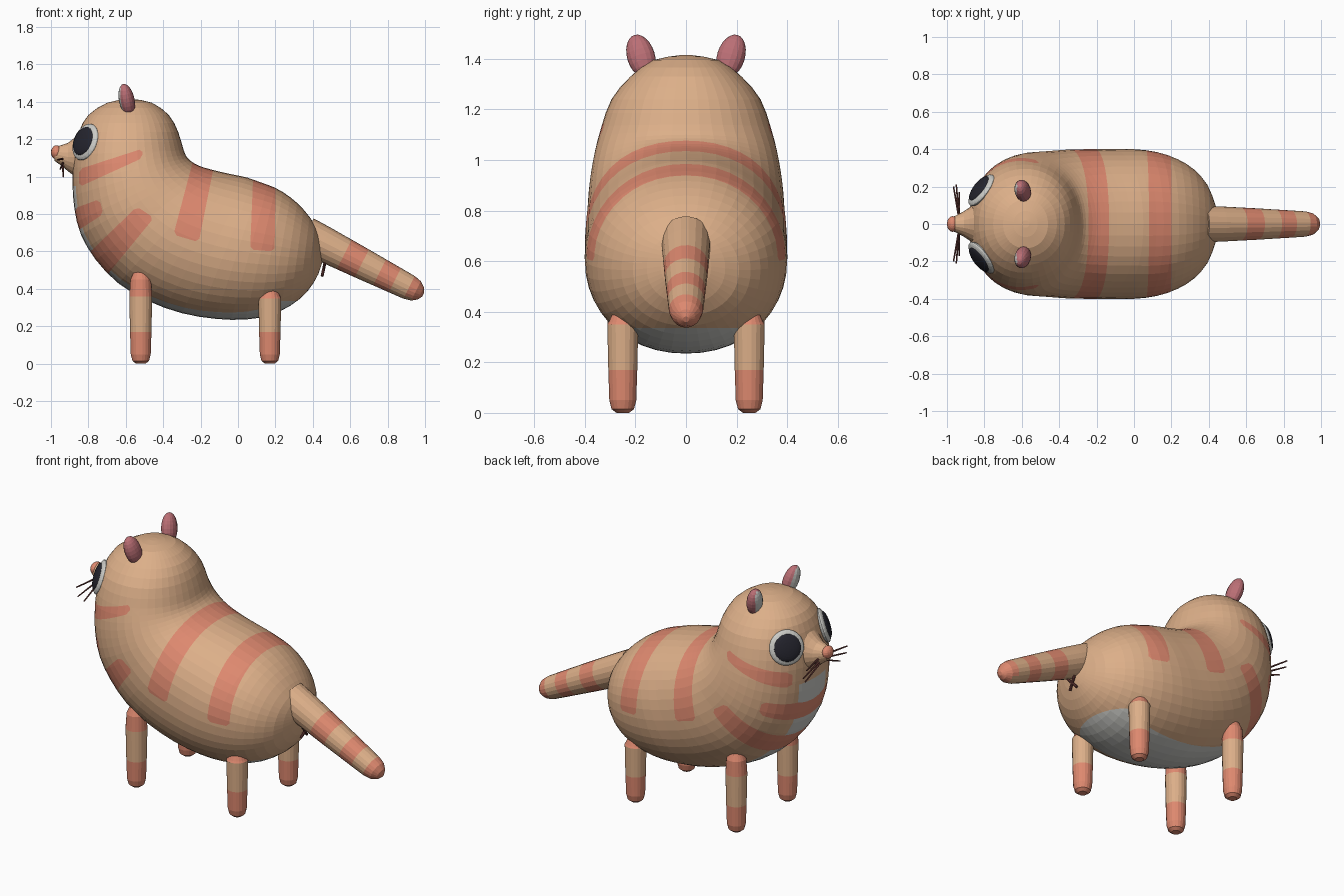
import bpy, bmesh
from math import sin, cos, pi, copysign
from mathutils import Vector, Matrix

if "Cube" in bpy.data.objects:
    bpy.data.objects.remove(bpy.data.objects["Cube"])


def material(name, r, g, b):
    m = bpy.data.materials.new(name)
    m.use_nodes = True
    m.diffuse_color = (r, g, b, 1)
    m.node_tree.nodes["Principled BSDF"].inputs["Base Color"].default_value = (r, g, b, 1)
    return m


TAN = material("tan_fur", .72, .43, .25)
ORANGE = material("orange_fur", .73, .25, .16)
WHITE = material("pale_grey", .6, .6, .57)
PINK = material("ear_pink", .5, .16, .18)
DARK = material("eye_dark", .018, .018, .027)
BROWN = material("whisker_brown", .16, .05, .045)


def finish(name, bm, mats, rule=None):
    """Turn a bmesh into an object, choosing face materials by a rule."""
    bmesh.ops.recalc_face_normals(bm, faces=bm.faces)
    for f in bm.faces:
        f.material_index = rule(f) if rule else 0
    mesh = bpy.data.meshes.new(name)
    bm.to_mesh(mesh)
    bm.free()
    for m in mats:
        mesh.materials.append(m)
    ob = bpy.data.objects.new(name, mesh)
    bpy.context.collection.objects.link(ob)
    return ob


def loft(rings, sides, power=1.0):
    """Skin elliptical rings given as (centre, u axis, v axis)."""
    bm = bmesh.new()
    loops = []
    for c, u, v in rings:
        loop = []
        for i in range(sides):
            a = 2 * pi * i / sides
            p, q = [copysign(abs(k) ** power, k) for k in (cos(a), sin(a))]
            loop.append(bm.verts.new(c + u * p + v * q))
        loops.append(loop)
    for a, b in zip(loops, loops[1:]):
        for i in range(sides):
            j = (i + 1) % sides
            bm.faces.new((a[i], a[j], b[j], b[i]))
    bm.faces.new(loops[0])
    bm.faces.new(loops[-1])
    return bm


def tube(start, end, sections, sides=20):
    """Round limb along a line; sections are (fraction, radius)."""
    start, end = Vector(start), Vector(end)
    axis = (end - start).normalized()
    u = axis.orthogonal().normalized()
    v = axis.cross(u)
    return loft([(start.lerp(end, t), u * r, v * r) for t, r in sections], sides)


def ellipsoid(name, matrix, radii, mats, rule=None, u=24, v=14):
    bm = bmesh.new()
    bmesh.ops.create_uvsphere(bm, u_segments=u, v_segments=v, radius=1)
    bmesh.ops.transform(bm, matrix=matrix @ Matrix.Diagonal((*radii, 1)), verts=bm.verts)
    return finish(name, bm, mats, rule)


# Body and head: front/belly point, back point and half width of each slice
slices = [
    (-.60, 1.415, -.56, 1.415, .02), (-.70, 1.395, -.46, 1.395, .13),
    (-.80, 1.33, -.37, 1.33, .22), (-.85, 1.24, -.32, 1.24, .295),
    (-.88, 1.12, -.29, 1.14, .335), (-.885, .97, -.27, 1.10, .36),
    (-.875, .83, -.24, 1.075, .375), (-.84, .69, -.2, 1.055, .385),
    (-.76, .555, -.15, 1.04, .39), (-.64, .43, -.09, 1.025, .397),
    (-.48, .335, -.02, 1.01, .4), (-.3, .27, .05, .995, .4),
    (-.12, .24, .12, .97, .4), (.04, .236, .2, .94, .385),
    (.17, .26, .28, .89, .35), (.28, .31, .35, .825, .295),
    (.37, .385, .41, .745, .21), (.43, .48, .44, .68, .1), (.457, .57, .457, .6, .01)]


def midpoint(i):
    """Smooth slice halfway between two neighbours."""
    last = len(slices) - 1
    a, b, c, d = [slices[max(0, min(last, i + k))] for k in (-1, 0, 1, 2)]
    return [(9 * (q + r) - p - s) / 16 for p, q, r, s in zip(a, b, c, d)]


rings = []
for i, s in enumerate(slices):
    for x0, z0, x1, z1, w in ([s, midpoint(i)] if i + 1 < len(slices) else [s]):
        lo, hi = Vector((x0, 0, z0)), Vector((x1, 0, z1))
        rings.append(((lo + hi) / 2, (hi - lo) / 2, Vector((0, w, 0))))
body = loft(rings, 44, .95)

# Fur markings, cut into the sides as rounded four-cornered patches in x and z
patches = [
    [(-.21, 1.2), (-.1, 1.2), (-.21, .65), (-.345, .69)],
    [(.085, 1.1), (.205, 1.1), (.195, .6), (.065, .61)],
    [(-.85, 1.04), (-.51, 1.15), (-.51, 1.1), (-.85, .945)],
    [(-.875, .83), (-.74, .88), (-.72, .8), (-.875, .7)],
    [(-.82, .57), (-.54, .84), (-.45, .78), (-.72, .45)]]


def edges_of(corners):
    """Half planes (point, outward normal) of a patch with clipped corners."""
    pts = [Vector((x, 0, z)) for x, z in corners]
    mid = sum(pts, Vector()) / len(pts)
    ring = []
    for i, p in enumerate(pts):
        for q in (pts[i - 1], pts[(i + 1) % len(pts)]):
            ring.append(p + (q - p).normalized() * .018)
    planes = []
    for a, b in zip(ring, ring[1:] + ring[:1]):
        n = (b - a).cross(Vector((0, 1, 0))).normalized()
        planes.append((a, n if n.dot(mid - a) < 0 else -n))
    return planes


def cut(bm, point, normal, test):
    faces = [f for f in bm.faces if test(f.calc_center_median())]
    geom = faces + list({e for f in faces for e in f.edges}) + list({v for f in faces for v in f.verts})
    bmesh.ops.bisect_plane(bm, geom=geom, plane_co=point, plane_no=normal, dist=1e-5)


def inside(p, planes, pad=0.0):
    return all(n.dot(p - a) < pad for a, n in planes)


marks = [edges_of(c) for c in patches]
for planes in marks:
    for a, n in planes:
        cut(body, a, n, lambda p: inside(p, planes, .06))


# Pale chest and belly
def under(p):
    return p.z < (.4 if p.x > 0 else .98)


for s in (-1, 1):
    cut(body, (0, s * .19, 0), (-.07, s, 0), under)
cut(body, (0, 0, .335), (0, 0, 1), lambda p: p.x > 0 and p.z < .45)
cut(body, (0, 0, .95), (0, 0, 1), lambda p: p.x < -.7 and abs(p.y) < .2)


def fur(f):
    p = f.calc_center_median()
    if any(inside(p, planes) for planes in marks):
        return 1
    pale = abs(p.y) < .19 + .07 * p.x and p.z < (.335 if p.x > 0 else .95)
    return 2 if pale else 0


finish("body", body, [TAN, ORANGE, WHITE], fur)

# Snout and nose
snout = [(-.74, 1.11, .2), (-.84, 1.11, .13), (-.88, 1.105, .098), (-.91, 1.105, .075),
         (-.95, 1.115, .052), (-.98, 1.12, .036)]
finish("snout", loft([(Vector((x, 0, z)), Vector((0, r * .9, 0)), Vector((0, 0, r)))
                      for x, z, r in snout], 20), [TAN])
ellipsoid("nose", Matrix.Translation((-.97, 0, 1.13)), (.03, .042, .038), [ORANGE], u=16, v=10)

# Tail with bands
tail = [(0, .098), (.15, .095), (.33, .089), (.48, .084), (.63, .078), (.76, .073),
        (.88, .068), (.94, .058), (.98, .037), (1, .012)]


def tail_band(f):
    t = (f.calc_center_median().x - .36) / .63
    return int(.33 < t < .48 or .63 < t < .76 or t > .88)


finish("tail", tube((.36, 0, .69), (.99, 0, .37), tail), [TAN, ORANGE], tail_band)

# Crossed mark under the tail
for s in (-1, 1):
    finish("rear_mark", tube((.45, -s * .03, .47), (.465, s * .03, .54),
                             [(0, .008), (1, .008)], 8), [BROWN])

for s, side in ((-1, "near"), (1, "far")):
    # Legs with orange feet and tops
    for name, x, top, band in (("front_leg", -.52, .5, .36), ("hind_leg", .17, .41, .35)):
        sections = [(0, .025), (.015, .045), (.05, .054), (.17, .058), (band, .062),
                    (top - .05, .056), (top - .015, .04), (top, .015)]
        leg = tube((x, s * .25, 0), (x, s * .25, 1), sections)
        finish(f"{side}_{name}", leg, [TAN, ORANGE],
               lambda f: int(not .17 < f.calc_center_median().z < band))

    # Ears with a pale inner side
    lean = Matrix.Rotation(-s * .3, 4, "X") @ Matrix.Rotation(-.2, 4, "Y")
    ellipsoid(f"{side}_ear", Matrix.Translation((-.595, s * .178, 1.41)) @ lean,
              (.042, .055, .09), [PINK, WHITE],
              lambda f: int(f.normal.x < -.75), 16, 12)

    # Eyes: pale rim with a dark disc
    look = Vector((-.75, s * .57, .3)).normalized()
    turn = look.to_track_quat("Z", "Y").to_matrix().to_4x4()
    centre = Vector((-.815, s * .18, 1.185))
    ellipsoid(f"{side}_eye_rim", Matrix.Translation(centre) @ turn, (.102, .102, .03), [WHITE])
    ellipsoid(f"{side}_eye", Matrix.Translation(centre + look * .016) @ turn,
              (.08, .08, .022), [DARK])

    # Whiskers
    for x, y, z in ((-.965, .2, 1.09), (-.95, .21, 1.04), (-.935, .17, 1.0)):
        finish(f"{side}_whisker", tube((-.935, s * .03, z * .4 + .66), (x, s * y, z),
                                       [(0, .006), (1, .004)], 6), [BROWN])
